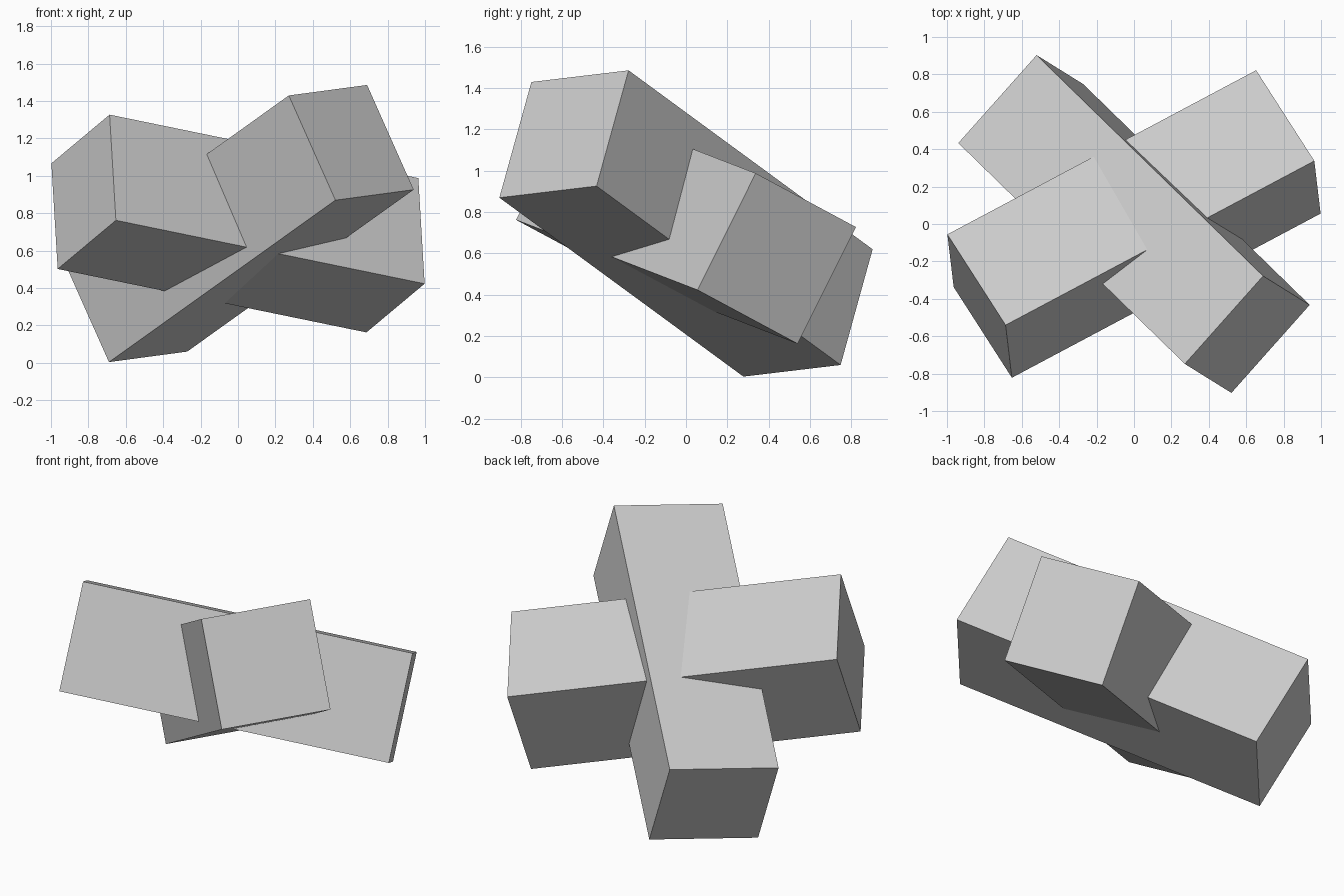
import bpy
from mathutils import Matrix, Vector

cube = bpy.data.objects.get("Cube")
if cube:
    bpy.data.objects.remove(cube, do_unlink=True)

# Plain grey material
GREY = (0.6, 0.6, 0.6, 1.0)
mat = bpy.data.materials.new("grey")
mat.use_nodes = True
mat.diffuse_color = GREY
mat.node_tree.nodes["Principled BSDF"].inputs["Base Color"].default_value = GREY

CENTRE = Vector((0, 0, 0.745))
WIDTH, LENGTH = 0.632, 1.9


def beam(name, along, across):
    """Square beam through the shared centre, aimed by its long and side directions."""
    z = Vector(along).normalized()
    y = z.cross(Vector(across)).normalized()
    x = y.cross(z)
    bpy.ops.mesh.primitive_cube_add(size=1)
    ob = bpy.context.object
    ob.name = ob.data.name = name
    rotation = Matrix((x, y, z)).transposed().to_4x4()
    ob.matrix_world = (Matrix.Translation(CENTRE) @ rotation
                       @ Matrix.Diagonal((WIDTH, WIDTH, LENGTH, 1)))
    ob.data.materials.append(mat)
    return ob


# Two beams crossing at the middle
beam("steep_beam", (-1.21, 1.18, -0.865), (0.42, 0.466, 0.058))
beam("shallow_beam", (1.655, 0.88, -0.34), (-0.312, 0.484, -0.26))
